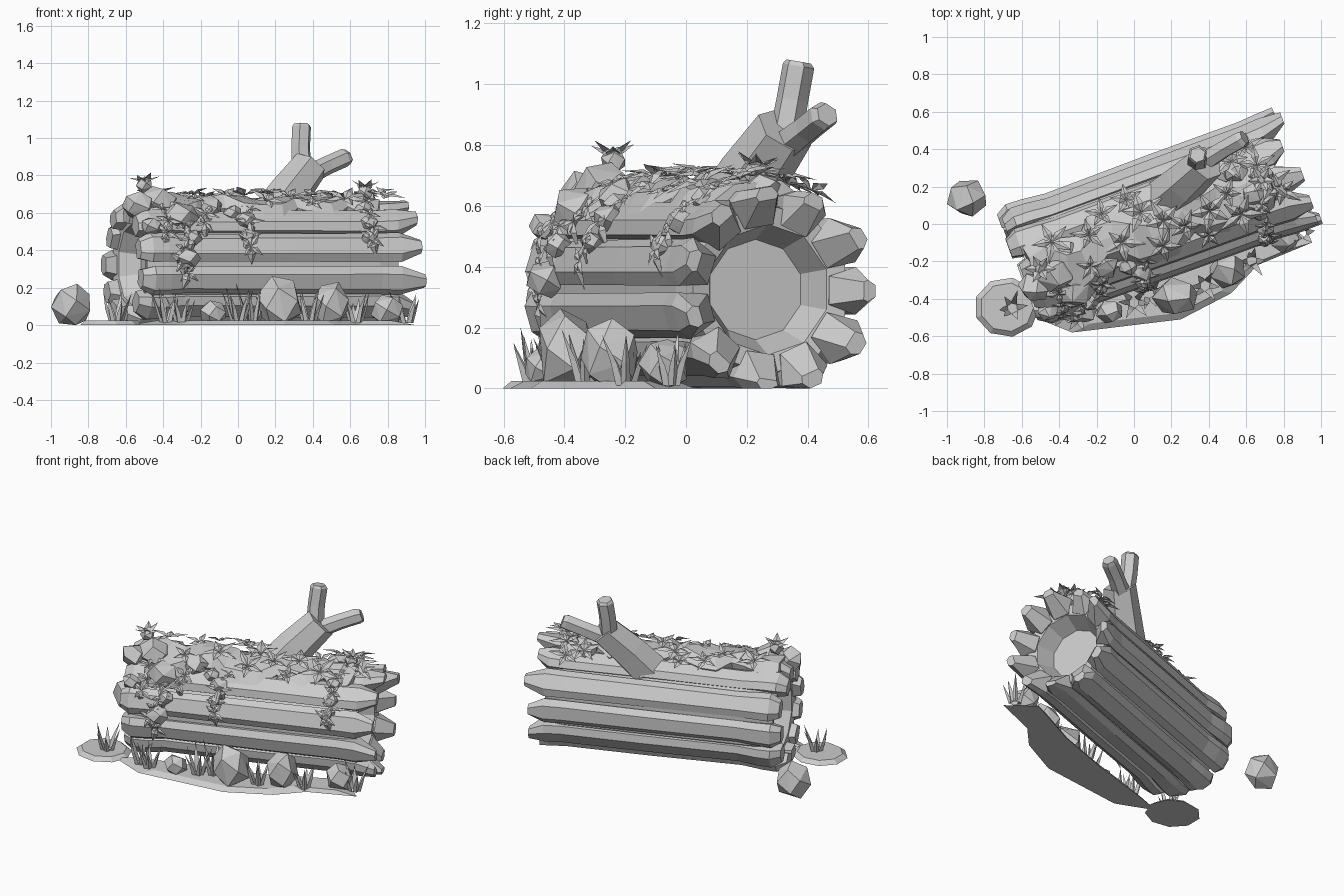
import bpy, bmesh, math, random
from mathutils import Vector

random.seed(4)
cube = bpy.data.objects.get("Cube")
if cube:
    bpy.data.objects.remove(cube)

grey = bpy.data.materials.new("stone grey")
grey.use_nodes = True
grey.diffuse_color = (0.6, 0.6, 0.6, 1)
grey.node_tree.nodes["Principled BSDF"].inputs["Base Color"].default_value = (0.6, 0.6, 0.6, 1)

TILT = math.radians(20)
U = Vector((math.cos(TILT), math.sin(TILT), 0))     # along the log
V = Vector((-math.sin(TILT), math.cos(TILT), 0))    # across the log
Z = Vector((0, 0, 1))
CENTRE = Vector((0.1, 0.03, 0.325))
uni = random.uniform


def finish(name, bm, solid=True):
    for v in bm.verts:
        v.co.z = max(v.co.z, 0)
    if solid:
        bmesh.ops.recalc_face_normals(bm, faces=bm.faces)
    mesh = bpy.data.meshes.new(name)
    bm.to_mesh(mesh)
    bm.free()
    mesh.materials.append(grey)
    obj = bpy.data.objects.new(name, mesh)
    bpy.context.collection.objects.link(obj)


def log_point(s, deg, r):
    a = math.radians(deg)
    return CENTRE + U * s + V * (r * math.cos(a)) + Z * (r * math.sin(a))


def on_front(x, z, r):
    """Spot on the log's front surface with the given x and z."""
    sine = min(1, (z - CENTRE.z) / r)
    v = -r * math.sqrt(1 - sine * sine)
    s = max(-0.72, (x - CENTRE.x - V.x * v) / U.x)
    return CENTRE + U * s + V * v + Z * (r * sine)


def outward(p):
    d = p - CENTRE
    return (d - U * d.dot(U)).normalized()


def loft(bm, rings):
    rows = [[bm.verts.new(p) for p in ring] for ring in rings]
    n = len(rows[0])
    for a, b in zip(rows, rows[1:]):
        for i in range(n):
            bm.faces.new((a[i], a[(i + 1) % n], b[(i + 1) % n], b[i]))
    bm.faces.new(rows[0][::-1])
    bm.faces.new(rows[-1])


def hull(bm, centre, size, count, rough=0.1):
    """Faceted lump from spread points on an ellipsoid."""
    verts = []
    turn = uni(0, 6)
    for i in range(count):
        h = 1 - 2 * (i + 0.5) / count
        w = math.sqrt(1 - h * h)
        a = turn + i * 2.4
        d = Vector((w * math.cos(a), w * math.sin(a), h)) * uni(1 - rough, 1 + rough)
        verts.append(bm.verts.new(centre + Vector(d[k] * size[k] for k in range(3))))
    res = bmesh.ops.convex_hull(bm, input=verts)
    bmesh.ops.delete(bm, geom=[g for g in res["geom_interior"] if g.is_valid], context="VERTS")


def leaf(bm, base, direction, normal, length, width):
    """Folded pointed leaf."""
    d = direction.normalized()
    side = d.cross(normal).normalized()
    up = side.cross(d)
    mid = base + d * length * 0.4
    b, t = bm.verts.new(base), bm.verts.new(base + d * length - up * length * 0.15)
    c = bm.verts.new(mid + up * width * 0.5)
    for k in (-1, 1):
        w = bm.verts.new(mid + side * width * k)
        bm.faces.new((b, c, w))
        bm.faces.new((c, t, w))


def star(bm, p, size, count=5, lift=0.25):
    n = outward(p)
    side = n.cross(U).normalized()
    turn = uni(0, 6)
    for i in range(count):
        a = turn + i * math.tau / count
        d = U * math.cos(a) + side * math.sin(a) + n * (lift + uni(-0.15, 0.2))
        leaf(bm, p, d, n, size * uni(0.8, 1.2), size * 0.22)


# Log core with a tapering hollow at each end
bm = bmesh.new()
profile = [(-0.6, 0.165), (-0.71, 0.215), (-0.72, 0.28), (-0.6, 0.3),
           (0.6, 0.3), (0.71, 0.28), (0.7, 0.215), (0.58, 0.165)]
loft(bm, [[log_point(s, i * 36 + 18, r) for i in range(10)] for s, r in profile])
finish("log_core", bm)

# Bark ridges with chamfered starts and spade-shaped ends
bm = bmesh.new()
RIDGES = 11
for i in range(RIDGES):
    mid = i * 360 / RIDGES + uni(-1.5, 1.5)
    wide = uni(14.4, 16)
    tip = uni(0.77, 0.85)
    start = uni(-0.78, -0.75)
    high = uni(-0.006, 0.008)
    rings = []
    for s, w, lift, inner in [(start, 0.75, -0.025, 0.23), (start + 0.06, 1, 0.012, 0.23),
                              (start + 0.15, 0.97, 0.008, 0.25), (-0.5, 0.95, -0.006, 0.25),
                              (0.1, 0.97, 0, 0.25), (0.6, 1, 0, 0.25),
                              (0.71, 1, 0.008, 0.215), (tip, 0.45, 0.01, 0.3)]:
        rings.append([log_point(s, mid + wide * w * k, r + (lift + high if r > inner else 0))
                      for k, r in [(-0.85, inner), (-1, 0.31), (-0.5, 0.335),
                                   (0.5, 0.335), (1, 0.31), (0.85, inner)]])
    loft(bm, rings)
finish("bark_ridges", bm)


# Forked branch stump
def limb(points, sides=6):
    pts = [Vector(p[:3]) for p in points]
    d = (pts[-1] - pts[0]).normalized()
    e = d.cross(V).normalized()
    f = d.cross(e)
    loft(bm, [[p + (e * math.cos(i * math.tau / sides) + f * math.sin(i * math.tau / sides)) * q[3]
               for i in range(sides)] for p, q in zip(pts, points)])


bm = bmesh.new()
limb([(0.13, 0.1, 0.5, 0.13), (0.27, 0.22, 0.7, 0.115), (0.385, 0.325, 0.85, 0.1)])
limb([(0.34, 0.33, 0.84, 0.055), (0.335, 0.35, 0.95, 0.053), (0.34, 0.37, 1.06, 0.053), (0.34, 0.37, 1.075, 0.042)])
limb([(0.37, 0.33, 0.8, 0.055), (0.48, 0.4, 0.855, 0.05), (0.57, 0.45, 0.895, 0.05), (0.59, 0.465, 0.9, 0.04)])
finish("forked_branch", bm)

# Ragged moss sheet draped over the top, thicker at one end
bm = bmesh.new()
rings = []
COLS = 14
for j in range(COLS + 1):
    s = -0.7 + j * 1.35 / COLS
    lo, hi = 74 + uni(-7, 9), 132 + uni(-10, 14) - j * 1.2
    bulk = 0.025 if 1 <= j <= 6 else 0.008
    outer = [log_point(s + uni(-0.02, 0.02), lo + (hi - lo) * k / 4,
                       0.335 + (bulk + uni(0.005, 0.03) if 0 < k < 4 else 0)) for k in range(5)]
    rings.append(outer + [log_point(s, hi, 0.28), log_point(s, lo, 0.28)])
loft(bm, rings)
finish("moss_sheet", bm)

# Rounded moss clumps: x, z, radius
bm = bmesh.new()
clumps = [(-0.54, 0.64, 0.09), (-0.42, 0.65, 0.11), (-0.31, 0.58, 0.1), (-0.24, 0.47, 0.05),
          (-0.27, 0.36, 0.075), (-0.16, 0.63, 0.08), (-0.03, 0.6, 0.05), (0.04, 0.56, 0.06),
          (0.05, 0.48, 0.045), (0.67, 0.62, 0.05), (0.7, 0.55, 0.05), (0.7, 0.47, 0.045), (-0.46, 0.53, 0.06)]
for x, z, r in clumps:
    hull(bm, on_front(x, z, 0.34), (r, r * 0.9, r * 0.85), 14)
for s, deg in [(-0.6, 105), (-0.5, 92), (0.62, 88), (0.55, 100), (0.5, 75)]:
    hull(bm, log_point(s, deg, 0.34), (0.07, 0.07, 0.045), 14)
finish("moss_clumps", bm)

# Leaf rosettes on top and leafy trails down the front
bm = bmesh.new()
for s, deg in [(-0.25, 72), (-0.1, 68), (-0.05, 82), (0.05, 95), (-0.35, 85), (-0.2, 100), (0.0, 115),
               (0.15, 105), (0.3, 100), (0.42, 92), (0.5, 68), (0.6, 60), (0.62, 78), (0.66, 95),
               (0.7, 105), (-0.55, 80), (-0.4, 110), (0.25, 120), (0.45, 112)]:
    star(bm, log_point(s, deg, 0.375), uni(0.08, 0.13))
for x, top, bottom in [(-0.27, 0.6, 0.28), (-0.4, 0.62, 0.5), (0.05, 0.62, 0.42), (0.7, 0.66, 0.46),
                       (-0.15, 0.64, 0.55)]:
    steps = max(2, round((top - bottom) / 0.06))
    for k in range(steps + 1):
        p = on_front(x + uni(-0.03, 0.03), top + (bottom - top) * k / steps, 0.36)
        star(bm, p, uni(0.06, 0.08), 4, 0.15)
        leaf(bm, p, -Z + U * uni(-0.4, 0.4), outward(p), 0.1, 0.025)
finish("leaves", bm, False)

# Upright sprouts with a bud
bm = bmesh.new()
for p in (Vector((-0.5, -0.24, 0.73)), Vector((0.68, 0.23, 0.69))):
    hull(bm, p + Z * 0.02, (0.045, 0.045, 0.045), 12)
    for i in range(6):
        a = i * math.tau / 6
        d = Vector((math.cos(a), math.sin(a), uni(0.6, 1.5)))
        leaf(bm, p + Z * 0.02, d, Z, 0.095, 0.025)
finish("sprouts", bm, False)

# Low ground mounds with sloping rims
bm = bmesh.new()
front = [(-0.58, -0.48), (-0.33, -0.58), (0.25, -0.51), (0.52, -0.37), (0.66, -0.22),
         (0.95, -0.1), (0.78, 0.03), (0.4, -0.16), (0, -0.3), (-0.4, -0.42)]
tuft_patch = [(-0.68 + 0.175 * math.cos(i * math.tau / 9), -0.445 + 0.16 * math.sin(i * math.tau / 9))
              for i in range(9)]
for outline in (front, tuft_patch):
    base = [Vector((x, y, 0)) for x, y in outline]
    mid = sum(base, Vector()) / len(base)
    loft(bm, [base, [mid + (p - mid) * 0.82 + Z * 0.024 for p in base]])
finish("ground_mounds", bm)

# Rocks: position, half sizes
bm = bmesh.new()
for x, y, z, a, b, c in [(-0.89, 0.14, 0.105, 0.115, 0.105, 0.125), (0.22, -0.39, 0.12, 0.13, 0.105, 0.155),
                         (0.5, -0.25, 0.11, 0.105, 0.1, 0.13), (0.8, -0.07, 0.075, 0.09, 0.085, 0.09),
                         (-0.13, -0.47, 0.065, 0.075, 0.065, 0.07)]:
    hull(bm, Vector((x, y, z)), (a, b, c), 14, 0.04)
finish("rocks", bm)

# Grass tufts of thin curved blades: x, y, height
bm = bmesh.new()
for x, y, tall in [(-0.65, -0.45, 0.18), (-0.38, -0.48, 0.2), (-0.3, -0.5, 0.17), (0.0, -0.42, 0.2),
                   (0.08, -0.37, 0.27), (0.38, -0.33, 0.2), (0.63, -0.2, 0.17), (0.9, -0.05, 0.2)]:
    for i in range(6):
        a = i * math.tau / 6 + uni(-0.3, 0.3)
        d = Vector((math.cos(a), math.sin(a), 0))
        side = Z.cross(d) * 0.017
        root = Vector((x, y, 0.01)) + d * 0.02
        h = tall * uni(0.65, 1)
        bend = root + d * h * 0.15 + Z * h * 0.45
        tip = bm.verts.new(root + d * h * uni(0.25, 0.5) + Z * h)
        low = [bm.verts.new(root + k) for k in (side, -side, d * 0.018)]
        up = [bm.verts.new(bend + k * 0.8) for k in (side, -side, d * 0.018)]
        for k in range(3):
            m = (k + 1) % 3
            bm.faces.new((low[k], low[m], up[m], up[k]))
            bm.faces.new((up[k], up[m], tip))
finish("grass_tufts", bm)
